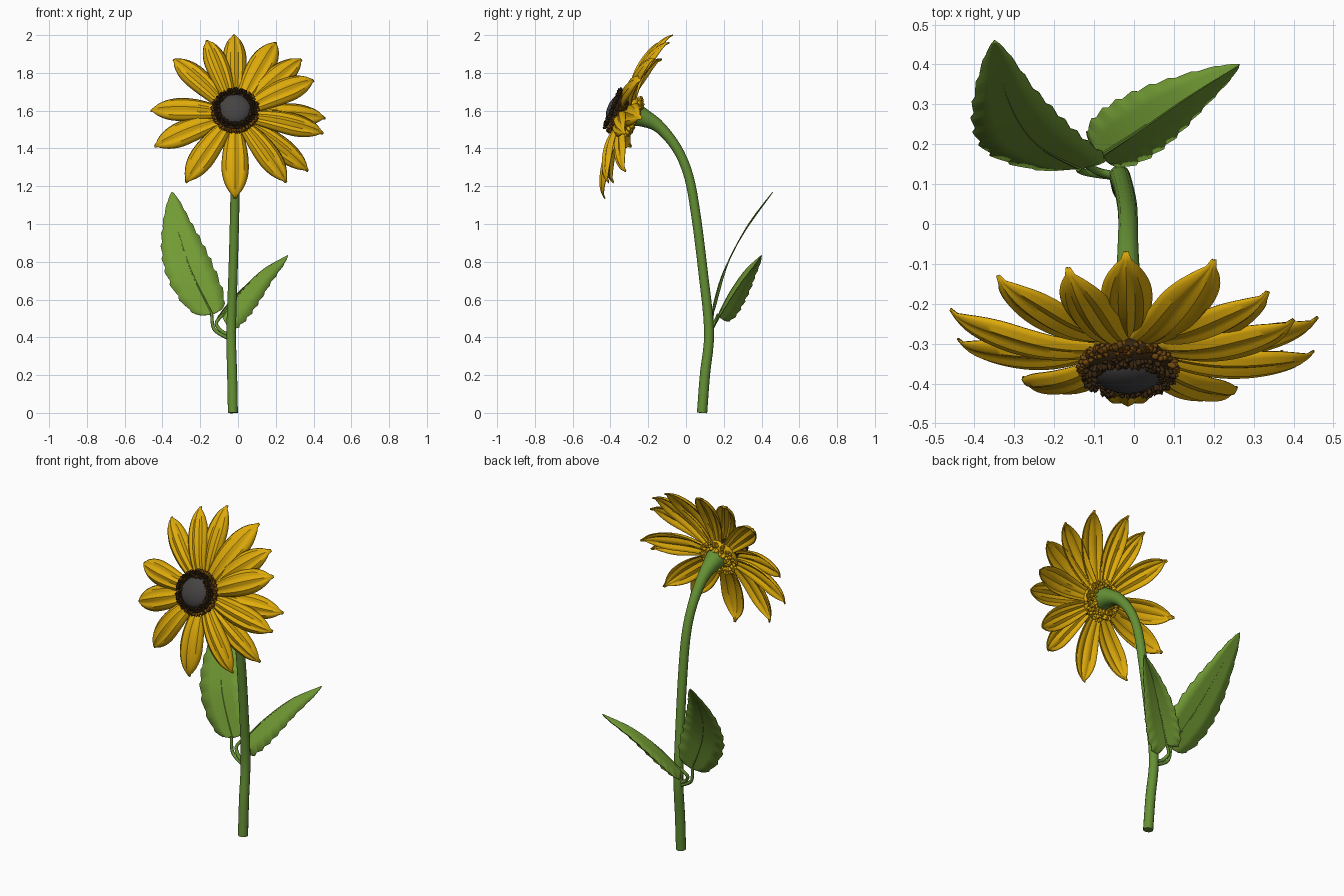
import bpy, bmesh, math, random
from mathutils import Vector, Matrix

if "Cube" in bpy.data.objects:
    bpy.data.objects.remove(bpy.data.objects["Cube"])

random.seed(4)


def material(name, rgb):
    m = bpy.data.materials.new(name)
    m.diffuse_color = (*rgb, 1)
    m.use_nodes = True
    m.node_tree.nodes["Principled BSDF"].inputs["Base Color"].default_value = m.diffuse_color
    return m


YELLOW = material("petal yellow", (0.74, 0.41, 0.003))
GREEN = material("leaf green", (0.17, 0.33, 0.035))
STEM = material("stem green", (0.13, 0.28, 0.035))
BROWN = material("floret brown", (0.17, 0.065, 0.004))
DARK = material("dark brown", (0.04, 0.019, 0.005))
GREY = material("dome grey", (0.06, 0.055, 0.055))

# Flower head frame: axis, centre of the disc and centre of the petal ring
AXIS = Vector((0, -0.92, 0.39)).normalized()
HEAD = Vector((-0.015, -0.37, 1.605))
RING = HEAD - AXIS * 0.06
SIDE = Vector((1, 0, 0))
UP = AXIS.cross(SIDE).normalized()
if UP.z < 0:
    UP = -UP


def finish(bm, name, mat, thick=0, angle=50):
    bmesh.ops.recalc_face_normals(bm, faces=bm.faces)
    me = bpy.data.meshes.new(name)
    bm.to_mesh(me)
    bm.free()
    ob = bpy.data.objects.new(name, me)
    bpy.context.collection.objects.link(ob)
    me.materials.append(mat)
    if thick:
        s = ob.modifiers.new("thickness", 'SOLIDIFY')
        s.thickness = thick
        s.offset = 0
    bpy.ops.object.select_all(action='DESELECT')
    ob.select_set(True)
    bpy.context.view_layer.objects.active = ob
    bpy.ops.object.shade_smooth_by_angle(angle=math.radians(angle))
    return ob


def spline(pts, t):
    """Catmull-Rom through pts (any dimension), t in 0..1."""
    n = len(pts) - 1
    i = min(int(t * n), n - 1)
    f = t * n - i
    a, b, c, d = (pts[max(0, min(n, i + k))] for k in (-1, 0, 1, 2))
    return [0.5 * (2 * q + (r - p) * f + (2 * p - 5 * q + 4 * r - s) * f * f
                   + (3 * q - p - 3 * r + s) * f ** 3) for p, q, r, s in zip(a, b, c, d)]


def grid(bm, rows):
    vs = [[bm.verts.new(p) for p in row] for row in rows]
    for a, b in zip(vs, vs[1:]):
        for j in range(len(a) - 1):
            bm.faces.new((a[j], a[j + 1], b[j + 1], b[j]))
    return vs


def tube(name, pts, mat, ref, sides=14, steps=40):
    """Round tube through (x, y, z, radius) points."""
    bm = bmesh.new()
    rings = []
    for i in range(steps + 1):
        t = i / steps
        x, y, z, r = spline(pts, t)
        d = Vector(spline(pts, min(1, t + .01))[:3]) - Vector(spline(pts, max(0, t - .01))[:3])
        u = d.cross(ref).normalized()
        v = d.cross(u).normalized()
        rings.append([bm.verts.new(Vector((x, y, z)) + r * (u * math.cos(a) + v * math.sin(a)))
                      for a in (2 * math.pi * k / sides for k in range(sides))])
    for a, b in zip(rings, rings[1:]):
        for k in range(sides):
            m = (k + 1) % sides
            bm.faces.new((a[k], a[m], b[m], b[k]))
    bm.faces.new(rings[0])
    bm.faces.new(rings[-1])
    return finish(bm, name, mat)


def head_matrix(pos, z_dir, size):
    rot = z_dir.to_track_quat('Z', 'Y').to_matrix().to_4x4()
    return Matrix.Translation(pos) @ rot @ Matrix.Diagonal((*size, 1))


def radial(a):
    return SIDE * math.cos(a) + UP * math.sin(a)


# Stem, bending forward and flaring into the head
tube("stem", [(-0.027, 0.085, 0, .027), (-0.031, 0.10, 0.2, .027), (-0.036, 0.122, 0.43, .026),
              (-0.026, 0.09, 0.75, .025), (-0.018, 0.052, 1.05, .025), (-0.015, 0.015, 1.25, .025),
              (-0.015, -0.045, 1.395, .026), (-0.015, -0.137, 1.51, .032),
              (-0.015, -0.22, 1.56, .048), (-0.015, -0.29, 1.585, .07)], STEM, Vector((1, 0, 0)))

# Petioles
tube("left_leaf_stalk", [(-0.035, 0.12, 0.39, .011), (-0.09, 0.125, 0.415, .010),
                         (-0.13, 0.132, 0.45, .009), (-0.14, 0.14, 0.53, .008)],
     STEM, Vector((0, 1, 0)), 8, 14)
tube("right_leaf_stalk", [(-0.035, 0.12, 0.41, .011), (-0.085, 0.13, 0.43, .010),
                          (-0.115, 0.15, 0.475, .009), (-0.08, 0.17, 0.52, .008)],
     STEM, Vector((0, 1, 0)), 8, 14)


def leaf(name, mid, half_a, half_b):
    """Serrated leaf: midrib path plus the two half-width vectors."""
    bm = bmesh.new()
    rows, n = [], 40
    peak = .31 ** .45 * .69
    for i in range(n + 1):
        t = i / n
        w = t ** .45 * (1 - t) / peak
        e = w * (0.96 + 0.03 * (i % 4))     # forward-pointing teeth
        c = Vector(spline(mid, t))
        rows.append([c + half_a * e, c + half_a * w * .5, c, c + half_b * w * .5, c + half_b * e])
    grid(bm, rows)
    bmesh.ops.remove_doubles(bm, verts=bm.verts, dist=.0005)
    finish(bm, name, GREEN, .004, 30)
    tube(name + "_midrib", [(*p, r) for p, r in zip(mid, (.006, .004, .003, .001))],
         GREEN, Vector((0, 1, 0)), 6, 16)


leaf("left_leaf", [(-0.135, 0.14, 0.52), (-0.25, 0.205, 0.755), (-0.318, 0.315, 0.97), (-0.35, 0.46, 1.17)],
     Vector((-.125, -.017, -.033)), Vector((.115, .016, .032)))
leaf("right_leaf", [(-0.085, 0.17, 0.51), (0.01, 0.232, 0.635), (0.13, 0.315, 0.755), (0.265, 0.40, 0.835)],
     Vector((-.065, .07, -.06)), Vector((.05, -.05, -.12)))

# Petals: each runs from the ring to its own tip (x, y, z)
TIPS = [(-.02, -.07, 2.0), (-.165, -.11, 1.97), (-.34, -.13, 1.87), (-.46, -.215, 1.60),
        (-.44, -.29, 1.41), (-.275, -.385, 1.22), (-.015, -.43, 1.135), (.255, -.41, 1.22),
        (.37, -.32, 1.28), (.45, -.32, 1.48), (.46, -.235, 1.56), (.40, -.24, 1.76),
        (.335, -.17, 1.87), (.20, -.09, 1.96)]


def petal(k, tip):
    bm = bmesh.new()
    tip = Vector(tip)
    d = tip - RING
    r = (d - AXIS * d.dot(AXIS)).normalized()
    base = RING + r * .06 + AXIS * (.01 if k % 2 else -.01)
    across = r.cross(AXIS).normalized()
    hw = (.062, .060, .062, .064, .068, .066, .07)[k % 7]
    rows, n = [], 26
    for i in range(n + 1):
        t = i / n
        w = .4 + .6 * math.sin(math.pi / 2 * min(1, t / .6))
        if t > .6:
            w *= max(.07, (1 - min(1, (t - .6) / .38) ** 2) ** .7)
        # forward bow, then a narrow backward hook at the tip
        c = base.lerp(tip, t) + AXIS * (.04 * math.sin(math.pi * t ** .9) + .03 * t * (1 - t ** 14))
        row = []
        for j in range(13):
            s = j / 6 - 1
            lift = -.026 * s * s + .006 * math.cos(3 * math.pi * s)
            row.append(c + across * s * w * hw + AXIS * lift * w)
        rows.append(row)
    grid(bm, rows)
    finish(bm, "petal_%d" % (k + 1), YELLOW, .006)


for k, tip in enumerate(TIPS):
    petal(k, tip)


def ellipsoid(name, pos, size, mat):
    bm = bmesh.new()
    bmesh.ops.create_uvsphere(bm, u_segments=32, v_segments=16, radius=1,
                              matrix=head_matrix(pos, AXIS, size))
    finish(bm, name, mat)


# Central disc and dome
ellipsoid("disc_body", HEAD - AXIS * .025, (.112, .112, .045), DARK)
ellipsoid("disc_dome", HEAD, (.087, .087, .047), GREY)
ellipsoid("receptacle", RING - AXIS * .015, (.105, .105, .04), YELLOW)


def florets(name, count, radius, tube_r, lo, hi, offset, size, mat):
    """Small elongated buds scattered round a torus; lo..hi is the angle around its section."""
    bm = bmesh.new()
    for i in range(count):
        a = i * 2.39996
        b = math.radians(random.uniform(lo, hi))
        out = radial(a) * math.cos(b) + AXIS * math.sin(b)
        pos = HEAD + AXIS * offset + radial(a) * radius + out * tube_r
        s = size * random.uniform(.8, 1.2)
        bmesh.ops.create_icosphere(bm, subdivisions=1, radius=1,
                                   matrix=head_matrix(pos, out, (s, s, s * 1.7)))
    finish(bm, name, mat, 0, 40)


florets("dark_florets", 170, .098, .016, 30, 150, .006, .0075, DARK)
florets("brown_florets", 170, .096, .022, -70, 30, -.010, .008, BROWN)
florets("back_bracts", 150, .075, .028, -130, -5, -.085, .010, YELLOW)
